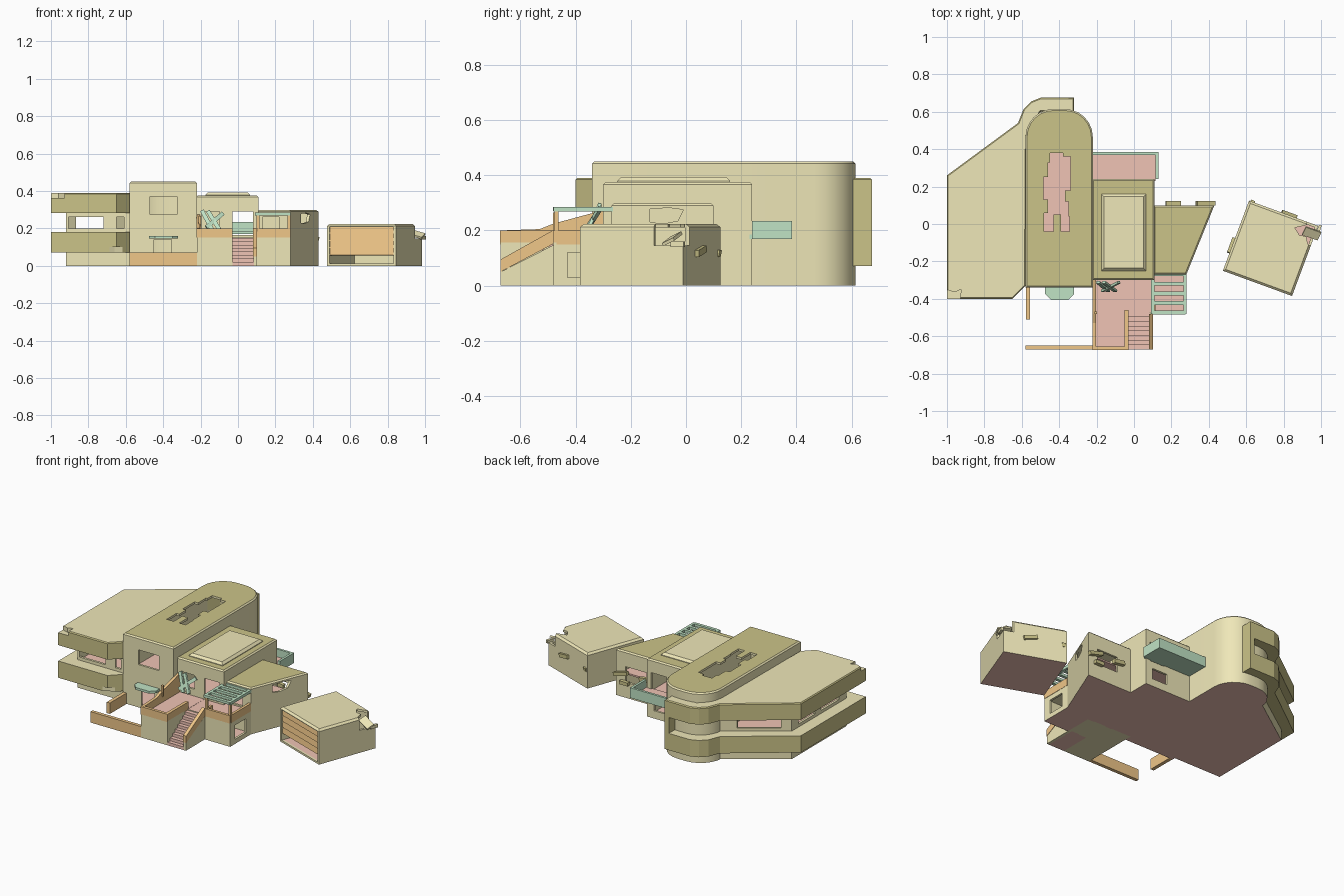
import bpy, bmesh
from math import cos, sin, radians
from mathutils import Euler, Vector

if "Cube" in bpy.data.objects:
    bpy.data.objects.remove(bpy.data.objects["Cube"])

MATS = []
for n, c in (("cream", (.86, .80, .48)), ("olive", (.60, .55, .25)), ("salmon", (.87, .55, .46)),
             ("orange", (.87, .57, .25)), ("green", (.53, .77, .56))):
    m = bpy.data.materials.new(n)
    m.diffuse_color = (*c, 1)
    m.use_nodes = True
    m.node_tree.nodes["Principled BSDF"].inputs["Base Color"].default_value = m.diffuse_color
    MATS.append(m)
CREAM, OLIVE, SALMON, ORANGE, GREEN = range(5)


def finish(name, bm):
    me = bpy.data.meshes.new(name)
    bm.to_mesh(me)
    bm.free()
    for m in MATS:
        me.materials.append(m)
    ob = bpy.data.objects.new(name, me)
    bpy.context.collection.objects.link(ob)
    return ob


def prism(name, pts, lo, hi, side=CREAM, top=None, bottom=None, axis='z', chamfer=0):
    """Extrude a counter-clockwise outline along z, or a (y, z) outline along x."""
    bm = bmesh.new()
    f = bm.faces.new([bm.verts.new((a, b, lo) if axis == 'z' else (lo, a, b)) for a, b in pts])
    d = Vector((0, 0, hi - lo)) if axis == 'z' else Vector((hi - lo, 0, 0))
    new = bmesh.ops.extrude_face_region(bm, geom=[f], use_keep_orig=True)['geom']
    bmesh.ops.translate(bm, vec=d, verts=[v for v in new if isinstance(v, bmesh.types.BMVert)])
    bmesh.ops.recalc_face_normals(bm, faces=bm.faces)
    if chamfer:
        edges = [e for e in bm.edges if all(abs(v.co.z - hi) < 1e-5 for v in e.verts)]
        bmesh.ops.bevel(bm, geom=edges, offset=chamfer, segments=1, affect='EDGES')
    bm.normal_update()
    for f in bm.faces:
        f.material_index = side
        if f.normal.z > .9 and top is not None:
            f.material_index = top
        if f.normal.z < -.9 and bottom is not None:
            f.material_index = bottom
    return finish(name, bm)


def box(name, x0, x1, y0, y1, z0, z1, mat=CREAM, top=None):
    return prism(name, [(x0, y0), (x1, y0), (x1, y1), (x0, y1)], z0, z1, mat, top)


def plank(name, loc, size, mat, rot=(0, 0, 0)):
    ob = box(name, *[s * k / 2 for s in size for k in (-1, 1)], mat)
    ob.data.transform(Euler([radians(r) for r in rot]).to_matrix().to_4x4())
    ob.location = loc
    return ob


def cut(ob, *cutters):
    for c in cutters:
        c.hide_render = True
        bpy.context.view_layer.objects.active = ob
        mod = ob.modifiers.new("cut", 'BOOLEAN')
        mod.operation, mod.solver, mod.object = 'DIFFERENCE', 'EXACT', c
        bpy.context.view_layer.update()
        bpy.ops.object.modifier_apply(modifier=mod.name)
        bpy.data.objects.remove(c)


def hole(*a):
    return box("cutter", *a)


def inset(pts, d):
    out, n = [], len(pts)
    for i in range(n):
        p, q, r = (Vector(pts[(i + k) % n]) for k in (-1, 0, 1))
        n1 = Vector((p.y - q.y, q.x - p.x)).normalized()
        n2 = Vector((q.y - r.y, r.x - q.x)).normalized()
        out.append(tuple(q + (n1 + n2) * d / (1 + n1.dot(n2))))
    return out


def room(name, pts, h, top, floor=None, chamfer=.008):
    """Hollow volume with a salmon floor and optional upper storey."""
    ob = prism(name, pts, 0, h, CREAM, top, SALMON, chamfer=chamfer)
    inner = inset(pts, .014)
    # a cutter's underside becomes the visible floor
    cut(ob, prism("cutter", inner, .012, h - .014, CREAM, bottom=SALMON))
    if floor:
        prism(name + "_upper_floor", inset(pts, .012), floor - .01, floor, SALMON)
    return ob


def arc(cx, cy, r, a0, a1, n=6):
    return [(cx + r * cos(radians(a0 + (a1 - a0) * i / n)),
             cy + r * sin(radians(a0 + (a1 - a0) * i / n))) for i in range(n + 1)]


# Tall central hall with a rounded back and a broken roof
hall = room("hall", [(-.58, -.34), (-.22, -.34)] + arc(-.37, .465, .15, 0, 90) + arc(-.43, .465, .15, 90, 180),
            .45, OLIVE, .2)
cut(hall, hole(-.47, -.325, -.4, -.3, .275, .37), hole(-.45, -.355, -.4, -.3, .012, .14))
for r in ((-.46, -.37, .05, .33), (-.485, -.44, .13, .25), (-.48, -.43, -.04, .06), (-.39, -.345, -.04, .04),
          (-.45, -.38, .32, .38), (-.38, -.34, .18, .36), (-.39, -.35, .03, .12)):
    cut(hall, hole(*r, .42, .5))
bpy.context.view_layer.objects.active = hall
hall.select_set(True)
bpy.ops.object.shade_smooth_by_angle(angle=radians(30))
prism("door_awning", [(-.475, -.33), (-.475, -.375), (-.445, -.405), (-.35, -.405), (-.32, -.375), (-.32, -.33)],
      .145, .16, GREEN)

# Left wing: recessed core between two overhanging bands
core = prism("wing_core", [(-.92, -.32), (-.575, -.32), (-.575, .48), (-.92, .24)], 0, .29, CREAM, bottom=SALMON)
cut(core, prism("cutter", [(-.905, -.305), (-.59, -.305), (-.59, .45), (-.905, .23)], .182, .3, bottom=SALMON),
    hole(-.905, -.72, -.36, -.29, .2, .262), hole(-.65, -.61, -.36, -.29, .2, .262),
    hole(-.95, -.89, -.24, -.06, .2, .262), hole(-.95, -.89, .0, .17, .2, .262),
    prism("cutter", [(-.86, .24), (-.65, .385), (-.67, .46), (-.88, .31)], .2, .262))
band = [(-1, -.4), (-.65, -.4), (-.58, -.33), (-.575, .47), (-.5, .6), (-.32, .605), (-.32, .675), (-.5, .675),
        (-.55, .655), (-.59, .615), (-.62, .54), (-1, .26)]
lower = prism("lower_band", band, .072, .18, OLIVE, CREAM)
upper = prism("upper_band", band, .282, .39, OLIVE, CREAM, chamfer=.006)
cut(upper, prism("cutter", [(-1.02, -.42), (-.93, -.42), (-.925, -.35), (-.96, -.365), (-1.02, -.345)], .362, .41))
cut(lower, prism("cutter", [(-.72, -.42), (-.6, -.42), (-.6, -.36), (-.66, -.385)], .06, .1))
box("wing_end_post", -.35, -.32, .6, .675, .072, .385, OLIVE)

# Middle block with a doorway running through it and a raised roof panel
mid = room("middle_block", [(-.225, -.3), (.11, -.3), (.11, .24), (-.225, .24)], .375, OLIVE, .16)
for y in (-.3, .24):
    cut(mid, hole(-.03, .08, y - .05, y + .05, .165, .29))
cut(mid, hole(-.195, -.1, -.35, -.25, .2, .29), hole(-.05, .06, .2, .3, .05, .12))
prism("roof_panel", [(-.175, -.25), (.065, -.25), (.065, .16), (-.175, .16)], .37, .393, CREAM, chamfer=.014)

# Rear balcony with a green parapet
box("balcony_floor", -.22, .115, .23, .37, .17, .185, GREEN, SALMON)
box("balcony_rail_back", -.22, .13, .37, .385, .17, .235, GREEN)
box("balcony_rail_end", .115, .13, .24, .37, .17, .235, GREEN)

# Right wing with a slanted side, broken wall and boarded back window
right = room("right_wing", [(.105, -.27), (.28, -.27), (.43, .1), (.105, .1)], .298, OLIVE, .155)
cut(right, hole(.13, .22, -.3, -.24, .165, .26), hole(.21, .36, .06, .15, .1, .2),
    prism("cutter", [(-.13, .23), (-.08, .225), (-.03, .235), (-.01, .275), (-.06, .282), (-.13, .278)],
          .3, .45, axis='x'))
plank("wing_board_left", (.21, .112, .16), (.08, .024, .026), OLIVE, (0, 8, 0))
plank("wing_board_right", (.385, .112, .155), (.1, .024, .022), OLIVE, (0, 15, 0))
plank("wing_board_low", (.36, .112, .1), (.06, .024, .022), OLIVE)

# Front porch, side terrace, stairs
box("porch", -.22, -.03, -.672, -.295, 0, .156, CREAM, SALMON)
box("porch_landing", -.035, .1, -.47, -.295, 0, .155, CREAM, SALMON)
terrace = room("terrace", [(.1, -.48), (.28, -.48), (.28, -.26), (.1, -.26)], .156, SALMON, chamfer=0)
cut(terrace, hole(.25, .3, -.43, -.32, .03, .12))
for i in range(8):
    box("stair_step", -.03, .085, -.672 + i * .025, -.465, 0, .02 + i * .0185, SALMON)
prism("stair_side_wall", [(-.672, 0), (-.465, 0), (-.465, .155), (-.672, .05)], .082, .1, CREAM, axis='x')
prism("stair_handrail", [(-.672, .05), (-.48, .152), (-.48, .202), (-.672, .095)], .08, .102, ORANGE, axis='x')

# Orange parapets and fences
for name, *r in (("porch_rail_front", -.22, -.03, -.674, -.655, .15, .2),
                 ("porch_rail_stairs", -.05, -.03, -.66, -.46, .15, .2),
                 ("terrace_rail_front", .1, .28, -.482, -.465, .15, .2),
                 ("terrace_rail_side", .265, .282, -.47, -.27, .15, .2),
                 ("terrace_rail_inner", .1, .115, -.47, -.42, .15, .2),
                 ("yard_fence_front", -.58, -.22, -.672, -.65, 0, .07),
                 ("yard_fence_side", -.578, -.555, -.51, -.34, 0, .07)):
    box(name, *r, ORANGE)
prism("porch_rail_left", [(-.674, .15), (-.295, .15), (-.295, .275), (-.48, .225), (-.53, .205), (-.674, .2)],
      -.222, -.204, ORANGE, axis='x')
plank("broken_post", (-.205, -.475, .23), (.014, .014, .07), ORANGE)

# Pergola over the terrace
for x in (.092, .265):
    box("pergola_beam", x, x + .017, -.48, -.26, .268, .286, GREEN)
for i in range(5):
    y = -.475 + i * .051
    box("pergola_slat", .1, .275, y - .008, y + .012, .27, .286, GREEN)
for x in (.107, .273):
    plank("pergola_post", (x, -.47, .235), (.015, .015, .08), ORANGE)

# Fallen boards against the porch window
for x, a in ((-.165, -28), (-.13, -32), (-.125, 50)):
    plank("leaning_board", (x, -.335, .243), (.022, .012, .125), GREEN, (-22, a, 0))

# Detached garage, turned, with a broken corner
corners = [(.475, -.25), (.845, -.385), (.985, -.01), (.615, .125)]
garage = room("garage", corners, .224, CREAM, chamfer=.012)
tilt = -20
u, v = Vector((cos(radians(tilt)), sin(radians(tilt)))), Vector((-sin(radians(tilt)), cos(radians(tilt))))
mouth = Vector((.66, -.3175))
cutter = plank("cutter", (*mouth, .11), (.365, .08, .196), CREAM, (0, 0, tilt))
cut(garage, cutter, prism("cutter", [(.86, -.02), (.885, -.06), (.92, -.065), (.93, -.11), (.965, -.125),
                                     (1.05, -.12), (1.03, .06), (.92, .06), (.925, -.005)], .145, .25))
for i in range(4):
    plank("garage_door_panel", (*(mouth + v * .012), .076 + i * .0385), (.372, .008, .04), ORANGE, (-8, 0, tilt))
plank("broken_slab", (.95, -.05, .17), (.09, .05, .012), CREAM, (25, 15, tilt))
for p, r in (((.523, -.115), 70), ((.622, .085), 70), ((.83, .05), tilt)):
    plank("garage_board", (*p, .125), (.085, .024, .024), OLIVE, (0, 12, r))
plank("garage_corner_shard", (.988, -.03, .15), (.016, .05, .02), CREAM, (0, 0, tilt))
